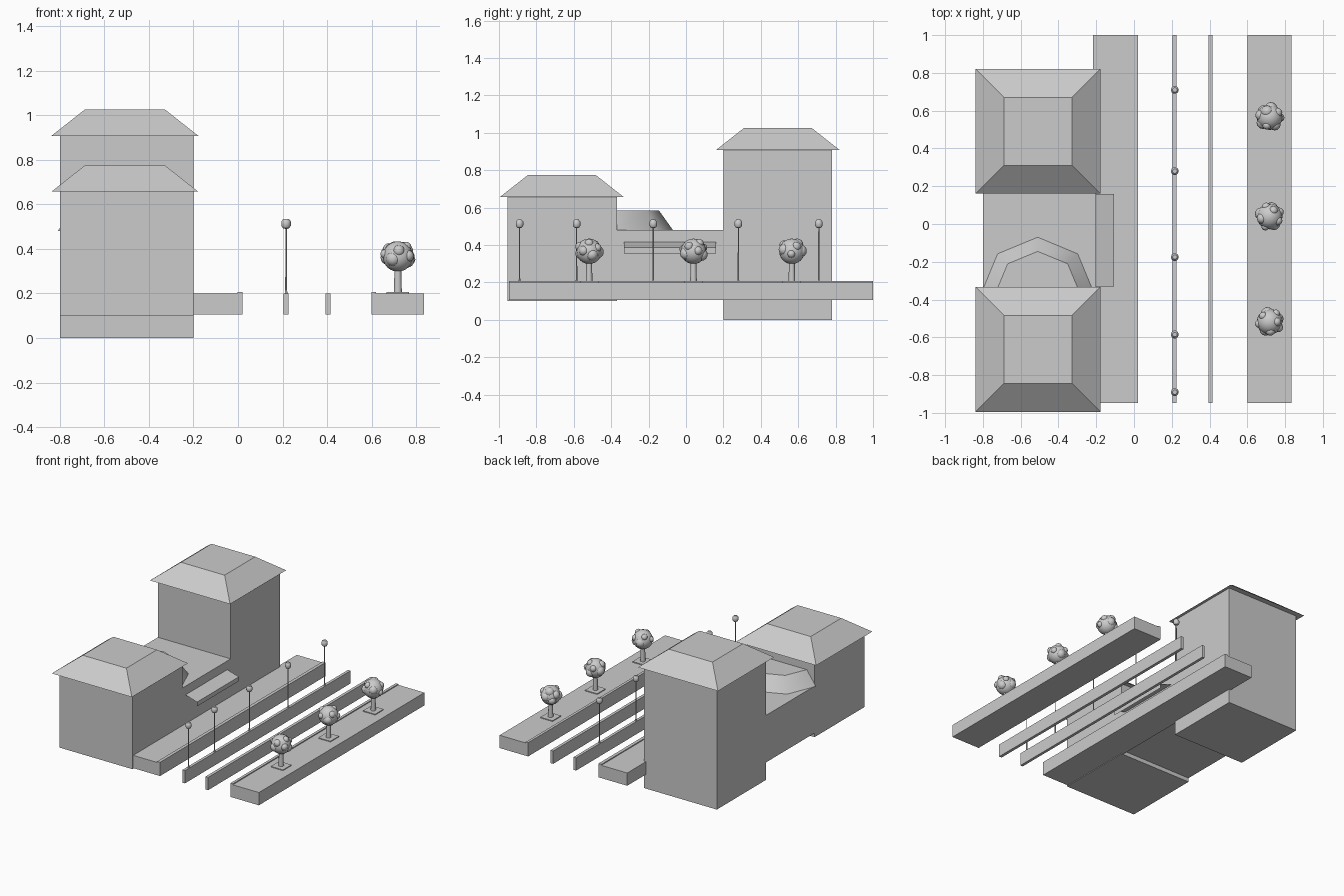
import bpy, bmesh, math, random
from mathutils import Vector, Matrix

cube = bpy.data.objects.get("Cube")
if cube:
    bpy.data.objects.remove(cube)

grey = bpy.data.materials.new("plain_grey")
grey.use_nodes = True
grey.diffuse_color = (0.6, 0.6, 0.6, 1)
shader = next(n for n in grey.node_tree.nodes if n.type == 'BSDF_PRINCIPLED')
shader.inputs["Base Color"].default_value = grey.diffuse_color


def finish(name, bm, smooth=None):
    """Turn a bmesh into a named object, smooth below an angle if given."""
    mesh = bpy.data.meshes.new(name)
    bm.normal_update()
    bm.to_mesh(mesh)
    bm.free()
    mesh.materials.append(grey)
    obj = bpy.data.objects.new(name, mesh)
    bpy.context.collection.objects.link(obj)
    if smooth:
        bpy.ops.object.select_all(action='DESELECT')
        obj.select_set(True)
        bpy.context.view_layer.objects.active = obj
        bpy.ops.object.shade_smooth_by_angle(angle=math.radians(smooth))
    return obj


def box(name, x, y, z):
    bm = bmesh.new()
    bmesh.ops.create_cube(bm, size=1)
    for v in bm.verts:
        v.co = [a + (b - a) * (c + 0.5) for (a, b), c in zip((x, y, z), v.co)]
    return finish(name, bm)


def loft(bm, rings):
    """Bridge closed rings of points from bottom to top and cap both ends."""
    loops = [[bm.verts.new(p) for p in ring] for ring in rings]
    n = len(loops[0])
    for a, b in zip(loops, loops[1:]):
        for i in range(n):
            j = (i + 1) % n
            bm.faces.new((a[i], a[j], b[j], b[i]))
    bm.faces.new(loops[0][::-1])
    bm.faces.new(loops[-1])


def circle(x, y, z, r, n, sweep=math.tau):
    steps = n if sweep == math.tau else n - 1
    return [(x + r * math.cos(sweep * i / steps),
             y + r * math.sin(sweep * i / steps), z) for i in range(n)]


def hip_roof(name, x, y, z, eave, top, height):
    bm = bmesh.new()
    square = ((-1, -1), (1, -1), (1, 1), (-1, 1))
    loft(bm, [[(x + sx * r, y + sy * r, h) for sx, sy in square]
              for r, h in ((eave, z), (top, z + height))])
    return finish(name, bm)


# Buildings: tall rear block, low front block and the link between them
WALL = (-0.8, -0.2)
box("rear_building", WALL, (0.2, 0.78), (0, 0.91))
box("front_building", WALL, (-0.955, -0.37), (0.1, 0.66))
box("link_building", WALL, (-0.37, 0.2), (0.13, 0.48))
hip_roof("rear_roof", -0.508, 0.491, 0.908, 0.33, 0.18, 0.118)
hip_roof("front_roof", -0.508, -0.664, 0.657, 0.33, 0.18, 0.118)

# Half-octagon roof bay against the front building
bm = bmesh.new()
loft(bm, [circle(-0.51, -0.37, z, r, 5, math.pi)
          for r, z in ((0.3, 0.48), (0.225, 0.585))])
finish("roof_bay", bm, 50)

# Sloping entrance canopy: a thin sheet with a drop front
bm = bmesh.new()
edges = [[bm.verts.new((x, y, z)) for y in (-0.332, 0.16)]
         for x, z in ((-0.2, 0.415), (-0.105, 0.387), (-0.105, 0.355))]
for a, b in zip(edges, edges[1:]):
    bm.faces.new((a[0], b[0], b[1], a[1]))
finish("canopy", bm)

# Pavements, kerbs and dividers
LENGTH = (-0.947, 1.0)
box("building_pavement", (-0.216, -0.003), LENGTH, (0.105, 0.2))
box("building_kerb", (-0.003, 0.021), LENGTH, (0.105, 0.207))
box("lamp_divider", (0.205, 0.226), LENGTH, (0.105, 0.2))
box("road_divider", (0.394, 0.416), LENGTH, (0.105, 0.2))
box("tree_kerb", (0.6, 0.62), LENGTH, (0.105, 0.207))
box("tree_pavement", (0.62, 0.835), LENGTH, (0.105, 0.2))

# Street lamps
for i, y in enumerate((-0.89, -0.585, -0.175, 0.28, 0.71)):
    bm = bmesh.new()
    profile = ((0.006, 0.2), (0.004, 0.22), (0.003, 0.49), (0.014, 0.493),
               (0.021, 0.503), (0.021, 0.524), (0.012, 0.535))
    loft(bm, [circle(0.216, y, z, r, 10) for r, z in profile])
    finish(f"street_lamp_{i + 1}", bm, 40)

# Trees: base plate, trunk and a round crown with lumps
random.seed(4)
for i, y in enumerate((-0.518, 0.04, 0.566)):
    x = 0.718
    box(f"tree_plate_{i + 1}", (x - 0.05, x + 0.05), (y - 0.05, y + 0.05), (0.2, 0.206))
    bm = bmesh.new()
    loft(bm, [circle(x, y, z, r, 12) for r, z in ((0.018, 0.2), (0.015, 0.32))])
    finish(f"tree_trunk_{i + 1}", bm, 40)
    bm = bmesh.new()
    centre = Vector((x, y, 0.366))
    bmesh.ops.create_uvsphere(bm, u_segments=20, v_segments=12, radius=0.068,
                              matrix=Matrix.Translation(centre))
    for k in range(9):
        turn = k * 2.4 + i
        rise = 0.75 - 0.14 * k
        flat = math.sqrt(1 - rise * rise)
        way = Vector((flat * math.cos(turn), flat * math.sin(turn), rise))
        size = random.uniform(0.02, 0.036)
        bmesh.ops.create_uvsphere(bm, u_segments=12, v_segments=8, radius=size,
                                  matrix=Matrix.Translation(centre + way * (0.08 - size)))
    finish(f"tree_crown_{i + 1}", bm, 60)
